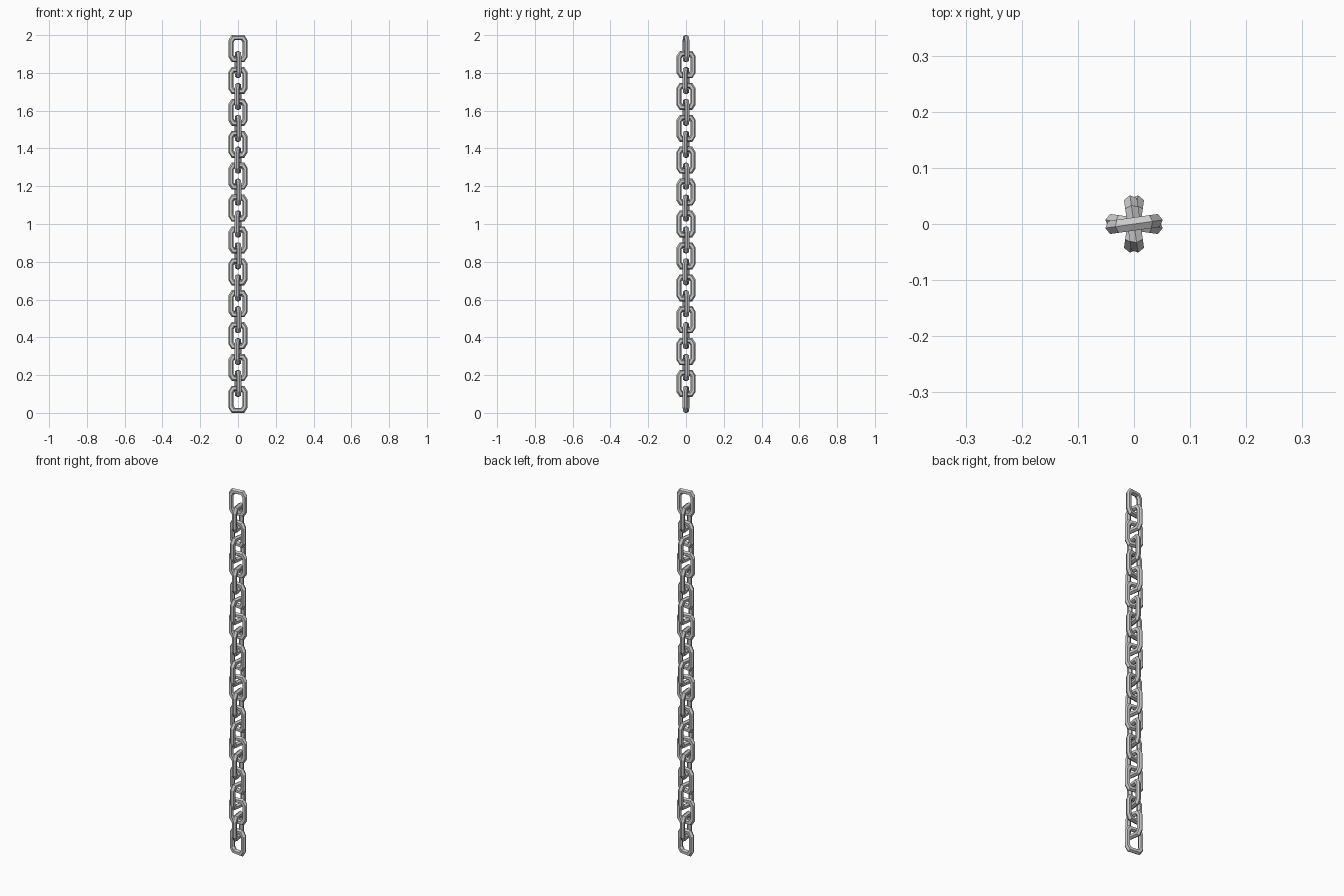
import bpy, bmesh, math
from mathutils import Vector, Matrix

if "Cube" in bpy.data.objects:
    bpy.data.objects.remove(bpy.data.objects["Cube"])

N = 23            # links
H, W, R = 0.143, 0.103, 0.0135   # link height, width, wire radius
SIDES = 6
STEP = (2.0 - H) / (N - 1)


def link_mesh():
    # chamfered-rectangle centre line swept with a hexagonal wire section
    bm = bmesh.new()
    outer = [(W/2, H/2 - 0.028), (W/2 - 0.018, H/2)]
    inner = [(W/2 - 2*R, H/2 - 2*R - 0.011), (W/2 - 2*R - 0.008, H/2 - 2*R)]

    def ring(pts):
        a, b = pts
        return [(a[0], -a[1]), a, b, (-b[0], b[1]), (-a[0], a[1]),
                (-a[0], -a[1]), (-b[0], -b[1]), (b[0], -b[1])]
    rings = []
    for o, i in zip(ring(outer), ring(inner)):
        o, i = Vector((o[0], 0, o[1])), Vector((i[0], 0, i[1]))
        mid, half = (o + i) / 2, (o - i) / 2
        rings.append([bm.verts.new(mid + half * math.cos(t) + Vector((0, R * math.sin(t), 0)))
                      for t in (2 * math.pi * k / SIDES for k in range(SIDES))])
    for j, a in enumerate(rings):
        b = rings[(j + 1) % len(rings)]
        for k in range(SIDES):
            m = (k + 1) % SIDES
            bm.faces.new((a[k], a[m], b[m], b[k]))
    bmesh.ops.recalc_face_normals(bm, faces=bm.faces)
    me = bpy.data.meshes.new("chain_link")
    bm.to_mesh(me)
    bm.free()
    return me


# links alternate by a quarter turn, with a small twist either way
mesh = link_mesh()
for n in range(N):
    ob = bpy.data.objects.new(f"chain_link_{n + 1}", mesh)
    bpy.context.collection.objects.link(ob)
    ob.location.z = 2.0 - H / 2 - n * STEP
    twist = 8 if (n // 2) % 2 == 0 else -8
    ob.rotation_euler.z = math.radians(90 * (n % 2) + twist)
